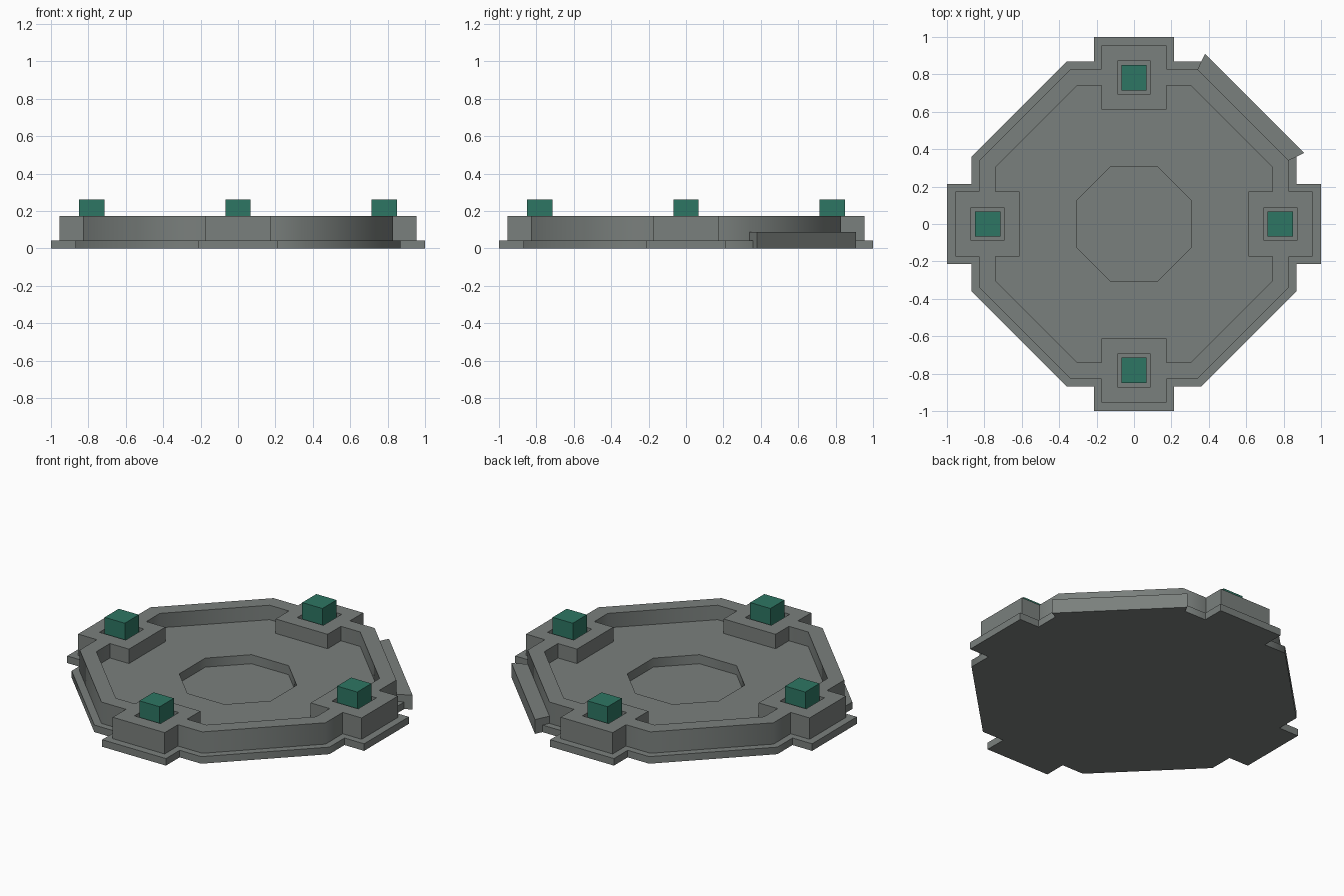
import bpy, bmesh, math

if "Cube" in bpy.data.objects:
    bpy.data.objects.remove(bpy.data.objects["Cube"])


def spin(quarter):
    # repeat a quarter outline around the z axis
    pts = []
    for i in range(4):
        pts += quarter
        quarter = [(-y, x) for x, y in quarter]
    return pts


def prism(name, pts, z0, z1):
    bm = bmesh.new()
    face = bm.faces.new([bm.verts.new((x, y, z0)) for x, y in pts])
    top = bmesh.ops.extrude_face_region(bm, geom=[face])["geom"]
    for v in top:
        if isinstance(v, bmesh.types.BMVert):
            v.co.z = z1
    bmesh.ops.recalc_face_normals(bm, faces=bm.faces)
    mesh = bpy.data.meshes.new(name)
    bm.to_mesh(mesh)
    bm.free()
    obj = bpy.data.objects.new(name, mesh)
    bpy.context.collection.objects.link(obj)
    return obj


def square(cx, cy, h):
    return [(cx - h, cy - h), (cx + h, cy - h), (cx + h, cy + h), (cx - h, cy + h)]


def cut(obj, pts, z0, z1):
    # subtract a prism and bake the result
    cutter = prism("cutter", pts, z0, z1)
    cutter.hide_render = True
    mod = obj.modifiers.new("cut", "BOOLEAN")
    mod.operation = "DIFFERENCE"
    mod.solver = "EXACT"
    mod.object = cutter
    bpy.context.view_layer.update()
    deps = bpy.context.evaluated_depsgraph_get()
    mesh = bpy.data.meshes.new_from_object(obj.evaluated_get(deps))
    obj.modifiers.clear()
    obj.data = mesh
    bpy.data.objects.remove(cutter)


def finish(obj, mat):
    # colour the part and soften the shallow octagon corners
    obj.data.materials.clear()
    obj.data.materials.append(mat)
    bpy.ops.object.select_all(action="DESELECT")
    obj.select_set(True)
    bpy.context.view_layer.objects.active = obj
    bpy.ops.object.shade_smooth_by_angle(angle=math.radians(55))


def tabbed_octagon(tab, reach, corner, side):
    # octagon whose four straight sides carry a rectangular tab
    return spin([(reach, -tab), (reach, tab), (side, tab),
                 (side, corner), (corner, side), (tab, side)])


def colour(name, rgb):
    mat = bpy.data.materials.new(name)
    mat.diffuse_color = (*rgb, 1)
    mat.use_nodes = True
    mat.node_tree.nodes["Principled BSDF"].inputs["Base Color"].default_value = mat.diffuse_color
    return mat


grey = colour("stone_grey", (0.195, 0.215, 0.205))
green = colour("green", (0.027, 0.18, 0.125))

RIM, FLOOR, PIT = 0.173, 0.085, 0.03
pit = spin([(0.308, -0.125), (0.308, 0.125)])
posts = [(0.783, 0), (0, 0.783), (-0.783, 0), (0, -0.783)]

# thin foot plate
foot = prism("foot_plate", tabbed_octagon(0.215, 1.0, 0.36, 0.868), 0, 0.043)
cut(foot, pit, PIT, 0.5)

# raised body with recess, central pit and post sockets
body = prism("body", tabbed_octagon(0.175, 0.955, 0.34, 0.828), 0.043, RIM)
cut(body, tabbed_octagon(0.175, 0.612, 0.305, 0.74), FLOOR, 0.5)
cut(body, pit, -0.1, 0.5)
for x, y in posts:
    cut(body, square(x, y, 0.088), 0.125, 0.5)

# ledge along one diagonal side
ledge = prism("side_ledge", [(0.828, 0.34), (0.91, 0.38), (0.38, 0.91), (0.34, 0.828)], 0, 0.087)

for part in (foot, body, ledge):
    finish(part, grey)

# green posts standing in the sockets
for i, (x, y) in enumerate(posts):
    finish(prism(f"post_{i + 1}", square(x, y, 0.068), 0.125, 0.262), green)
